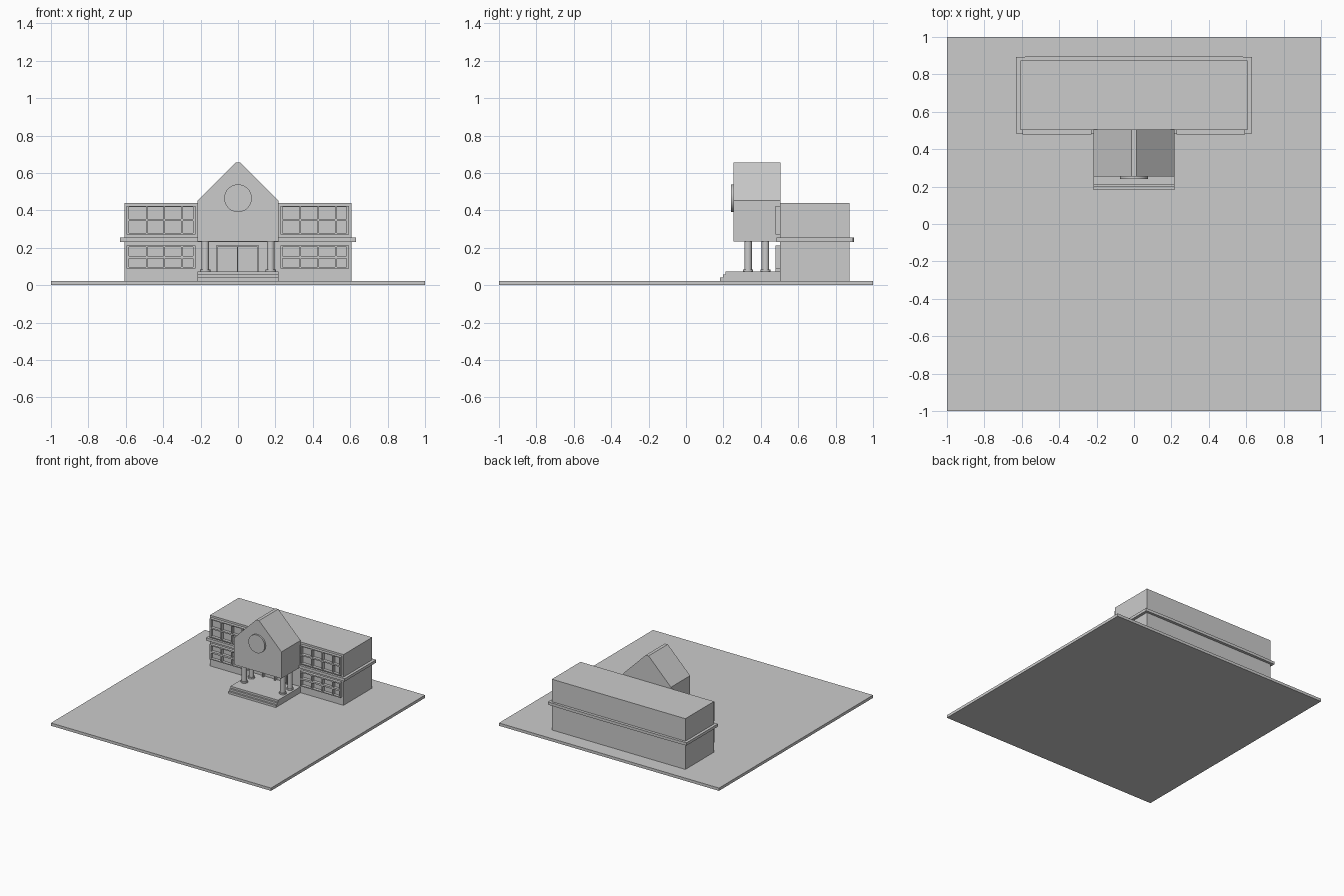
import bpy, bmesh, math

if "Cube" in bpy.data.objects:
    bpy.data.objects.remove(bpy.data.objects["Cube"])


def finish(name, bm):
    bmesh.ops.recalc_face_normals(bm, faces=bm.faces)
    me = bpy.data.meshes.new(name)
    bm.to_mesh(me)
    bm.free()
    ob = bpy.data.objects.new(name, me)
    bpy.context.collection.objects.link(ob)
    return ob


def add_prism(bm, pts, offset):
    """Extrude a flat outline of 3D points by an offset vector."""
    face = bm.faces.new([bm.verts.new(p) for p in pts])
    ext = bmesh.ops.extrude_face_region(bm, geom=[face])
    verts = [g for g in ext["geom"] if isinstance(g, bmesh.types.BMVert)]
    bmesh.ops.translate(bm, verts=verts, vec=offset)


def prism(name, pts, offset):
    bm = bmesh.new()
    add_prism(bm, pts, offset)
    return finish(name, bm)


def add_box(bm, x, y, z):
    add_prism(bm, [(x[0], y[0], z[0]), (x[1], y[0], z[0]),
                   (x[1], y[1], z[0]), (x[0], y[1], z[0])], (0, 0, z[1] - z[0]))


def box(name, x, y, z):
    bm = bmesh.new()
    add_box(bm, x, y, z)
    return finish(name, bm)


def frame(name, x, z, cols, rows, y=(0.479, 0.506)):
    """Framed grid: solid bars around the openings in cols x rows."""
    bm = bmesh.new()
    zs = [z[0]] + [v for r in rows for v in r] + [z[1]]
    xs = [x[0]] + [v for c in cols for v in c] + [x[1]]
    for i in range(0, len(zs), 2):
        if zs[i + 1] > zs[i]:
            add_box(bm, x, y, (zs[i], zs[i + 1]))
    for r in rows:
        for i in range(0, len(xs), 2):
            add_box(bm, (xs[i], xs[i + 1]), y, r)
    return finish(name, bm)


# Plot and main block
box("ground_slab", (-1, 1), (-1, 1), (0, 0.023))
box("main_building", (-0.607, 0.607), (0.503, 0.875), (0.02, 0.44))

# Ledge between the storeys, slightly bowed at the back
ledge = [(-0.63, 0.485), (0.63, 0.485), (0.63, 0.893),
         (0.43, 0.898), (-0.43, 0.898), (-0.63, 0.893)]
prism("storey_ledge", [(x, y, 0.232) for x, y in ledge], (0, 0, 0.023))

# Windows: three wide panes and one narrow, both wings, both storeys
cols = [(-0.583, -0.493), (-0.484, -0.397), (-0.389, -0.304), (-0.294, -0.241)]
storeys = {"upper": ((0.27, 0.424), [(0.278, 0.342), (0.353, 0.417)]),
           "lower": ((0.09, 0.213), [(0.097, 0.143), (0.157, 0.203)])}
for storey, (z, rows) in storeys.items():
    for side, dx in (("left", 0), ("right", 0.822)):
        frame(f"{storey}_{side}_window", (-0.595 + dx, -0.228 + dx), z,
              [(a + dx, b + dx) for a, b in cols], rows)

# Double door
frame("entrance_door", (-0.117, 0.112), (0.07, 0.213),
      [(-0.107, -0.006), (0.001, 0.102)], [(0.072, 0.206)])

# Entrance platform with steps
steps = [(0.505, 0.02), (0.182, 0.02), (0.182, 0.04), (0.197, 0.04),
         (0.197, 0.056), (0.212, 0.056), (0.212, 0.072), (0.505, 0.072)]
prism("entrance_steps", [(-0.216, y, z) for y, z in steps], (0.432, 0, 0))

# Gabled portico
gable = [(-0.216, 0.233), (0.216, 0.233), (0.216, 0.452),
         (0.013, 0.655), (-0.013, 0.655), (-0.216, 0.452)]
prism("portico_gable", [(x, 0.255, z) for x, z in gable], (0, 0.249, 0))

# Round plaque on the gable
bpy.ops.mesh.primitive_cylinder_add(vertices=48, radius=0.074, depth=0.02,
                                    location=(0, 0.251, 0.465),
                                    rotation=(math.pi / 2, 0, 0))
bpy.context.object.name = "round_plaque"
bpy.ops.object.shade_smooth_by_angle()

# Columns with round bases
for side, x in (("left", -0.175), ("right", 0.175)):
    for place, y in (("front", 0.332), ("back", 0.425)):
        for part, r, z0, z1 in (("column", 0.02, 0.07, 0.236),
                                ("column_base", 0.027, 0.07, 0.083)):
            bpy.ops.mesh.primitive_cylinder_add(vertices=32, radius=r, depth=z1 - z0,
                                                location=(x, y, (z0 + z1) / 2))
            bpy.context.object.name = f"{place}_{side}_{part}"
            bpy.ops.object.shade_smooth_by_angle()
